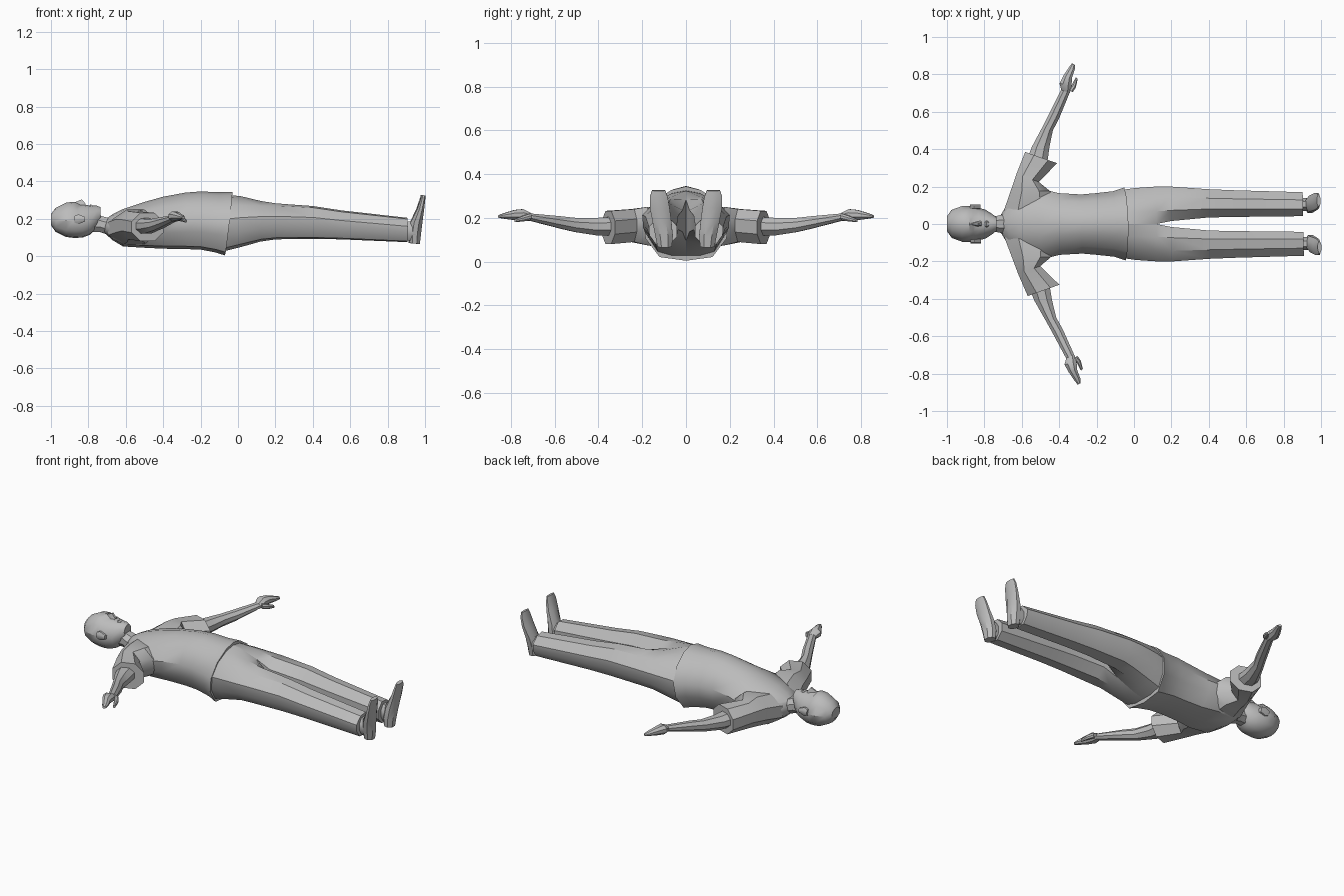
import bpy, bmesh, math
from mathutils import Vector

grey = bpy.data.materials.new("plain_grey")
grey.diffuse_color = (0.5, 0.5, 0.5, 1)


def section(profile, o, u, v):
    """Ring of points: profile (a, b) placed as o + a*u + b*v."""
    o, u, v = Vector(o), Vector(u), Vector(v)
    return [o + u * a + v * b for a, b in profile]


def loft(name, rings):
    """Skin a row of rings and cap both ends."""
    bm = bmesh.new()
    # slight skew: the arms are not perfectly level
    rows = [[bm.verts.new((p.x - 0.018 * p.y, p.y, p.z)) for p in r] for r in rings]
    n = len(rows[0])
    for r0, r1 in zip(rows, rows[1:]):
        for i in range(n):
            j = (i + 1) % n
            bm.faces.new((r0[i], r0[j], r1[j], r1[i]))
    bm.faces.new(rows[0])
    bm.faces.new(rows[-1])
    bmesh.ops.recalc_face_normals(bm, faces=bm.faces)
    me = bpy.data.meshes.new(name)
    bm.to_mesh(me)
    bm.free()
    me.materials.append(grey)
    ob = bpy.data.objects.new(name, me)
    bpy.context.collection.objects.link(ob)
    bpy.context.view_layer.objects.active = ob
    ob.select_set(True)
    bpy.ops.object.shade_smooth_by_angle(angle=math.radians(35))
    ob.select_set(False)
    return ob


def mirrored(half):
    """Full profile from a half running top centre to bottom centre."""
    return half + [(-a, b) for a, b in reversed(half[1:-1])]


OCT = [(0, .3), (0, .7), (.28, 1), (.72, 1), (1, .7), (1, .3), (.72, 0), (.28, 0)]
TORSO = mirrored([(0, 1), (.35, .95), (.75, .8), (1, .55), (.95, .3), (.62, .05), (0, 0)])
HEAD = mirrored([(0, 1), (.42, .95), (.8, .76), (1, .48), (.85, .2), (.45, .03), (0, 0)])
EYES = mirrored([(0, 1), (.42, .88), (.8, .76), (1, .48), (.85, .2), (.45, .03), (0, 0)])
PELVIS = [(0, 1), (.35, .96), (.75, .82), (1, .58), (.96, .3), (.7, .06), (.35, 0), (0, 0)]
LEG = [(0, .68), (.3, 1), (.68, .95), (1, .65), (.98, .35), (.75, .04), (.3, 0), (0, .3)]

# Shirt body, neck to slanted hem: x, half width, bottom, top, lean
loft("shirt", [section(TORSO, (x, 0, b), (0, w, 0), (lean, 0, t - b)) for x, w, b, t, lean in [
    (-.715, .05, .125, .2, .01), (-.67, .12, .085, .225, 0), (-.615, .17, .052, .252, 0),
    (-.5, .19, .045, .29, 0), (-.4, .165, .04, .318, 0), (-.28, .158, .038, .34, 0),
    (-.2, .165, .035, .346, 0), (-.12, .175, .02, .342, .02), (-.07, .195, .004, .344, .04)]])

# Neck
loft("neck", [section(OCT, (x, -w, b), (0, 2 * w, 0), (0, 0, t - b)) for x, w, b, t in [
    (-.82, .045, .13, .23), (-.74, .042, .13, .218), (-.68, .055, .11, .2)]])

# Head, crown to chin
loft("head", [section(p, (x, 0, b), (0, w, 0), (0, 0, t - b)) for p, x, w, b, t in [
    (HEAD, -1, .04, .165, .225), (HEAD, -.975, .075, .13, .258), (HEAD, -.92, .095, .103, .286),
    (HEAD, -.88, .096, .098, .291), (EYES, -.86, .094, .098, .285), (HEAD, -.83, .088, .1, .278),
    (HEAD, -.79, .075, .115, .27), (HEAD, -.755, .052, .15, .27), (HEAD, -.735, .035, .195, .262)]])

# Nose wedge
NOSE = [(-1, 0), (-.35, 1), (.35, 1), (1, 0)]
loft("nose", [section(NOSE, (x, 0, .26), (0, w, 0), (0, 0, h)) for x, w, h in [
    (-.872, .008, .028), (-.835, .018, .044), (-.815, .02, .02)]])

# Lips
loft("lips", [section(NOSE, (x, 0, .25), (0, w, 0), (0, 0, h)) for x, w, h in [
    (-.8, .026, .018), (-.788, .03, .027), (-.775, .024, .02)]])

for s, side in ((1, "left"), (-1, "right")):
    # Ear
    loft(side + "_ear", [section(OCT, (x, s * .078, z), (0, s * .026, 0), (0, 0, h)) for x, z, h in [
        (-.875, .18, .035), (-.855, .172, .052), (-.82, .185, .025)]])

    # Flared sleeve: outer edge point, inner edge point, bottom, top
    def limb(rows):
        return [section(OCT, (x0, s * y0, b), (x1 - x0, s * (y1 - y0), 0), (0, 0, t - b))
                for x0, y0, x1, y1, b, t in rows]

    loft(side + "_sleeve", limb([
        (-.695, .07, -.42, .1, .06, .235), (-.655, .18, -.445, .175, .075, .25),
        (-.625, .265, -.505, .225, .09, .24), (-.575, .385, -.405, .325, .08, .232)]))

    # Arm, shoulder to wrist
    loft(side + "_arm", limb([
        (-.57, .33, -.46, .31, .12, .205), (-.54, .41, -.445, .41, .12, .2),
        (-.485, .51, -.425, .5, .135, .2), (-.45, .575, -.39, .565, .15, .207),
        (-.375, .72, -.33, .705, .187, .22)]))

    # Hand
    loft(side + "_hand", limb([
        (-.375, .715, -.33, .7, .187, .22), (-.385, .752, -.32, .74, .185, .24),
        (-.365, .79, -.318, .78, .19, .236), (-.335, .835, -.302, .825, .196, .222),
        (-.316, .86, -.3, .85, .2, .213)]))

    # Thumb
    loft(side + "_thumb", limb([
        (-.34, .72, -.315, .705, .19, .22), (-.318, .745, -.298, .73, .185, .212),
        (-.297, .785, -.287, .775, .18, .195)]))

    # Trouser leg: x, inner y, outer y, bottom, top, lean, blend from hip to leg shape
    rings = []
    for x, yi, yo, b, t, lean, k in [
            (-.08, 0, .183, .025, .325, .04, 0), (0, 0, .192, .045, .322, .01, 0),
            (.12, 0, .2, .078, .302, 0, .25), (.2, .016, .2, .09, .284, 0, .8),
            (.4, .035, .186, .093, .268, 0, 1), (.55, .038, .18, .09, .245, 0, 1),
            (.905, .042, .17, .075, .205, 0, 1)]:
        prof = [(p[0] * (1 - k) + q[0] * k, p[1] * (1 - k) + q[1] * k) for p, q in zip(PELVIS, LEG)]
        rings.append(section(prof, (x, s * yi, b), (0, s * (yo - yi), 0), (lean, 0, t - b)))
    loft(side + "_trouser_leg", rings)

    # Ankle
    loft(side + "_ankle", [section(OCT, (x, s * .07, .085), (0, s * .07, 0), (0, 0, .1))
                           for x in (.88, .95)])

    # Upright shoe, heel to toe: z, inner y, outer y, instep x, sole x
    loft(side + "_shoe", [section(OCT, (x0, s * yi, z), (0, s * (yo - yi), 0), (x1 - x0, 0, -.005))
                          for z, yi, yo, x0, x1 in [
        (.07, .065, .13, .915, .97), (.12, .06, .14, .91, .976), (.18, .066, .152, .92, .983),
        (.25, .075, .165, .955, .992), (.3, .084, .165, .972, .998), (.328, .095, .155, .98, 1)]])
